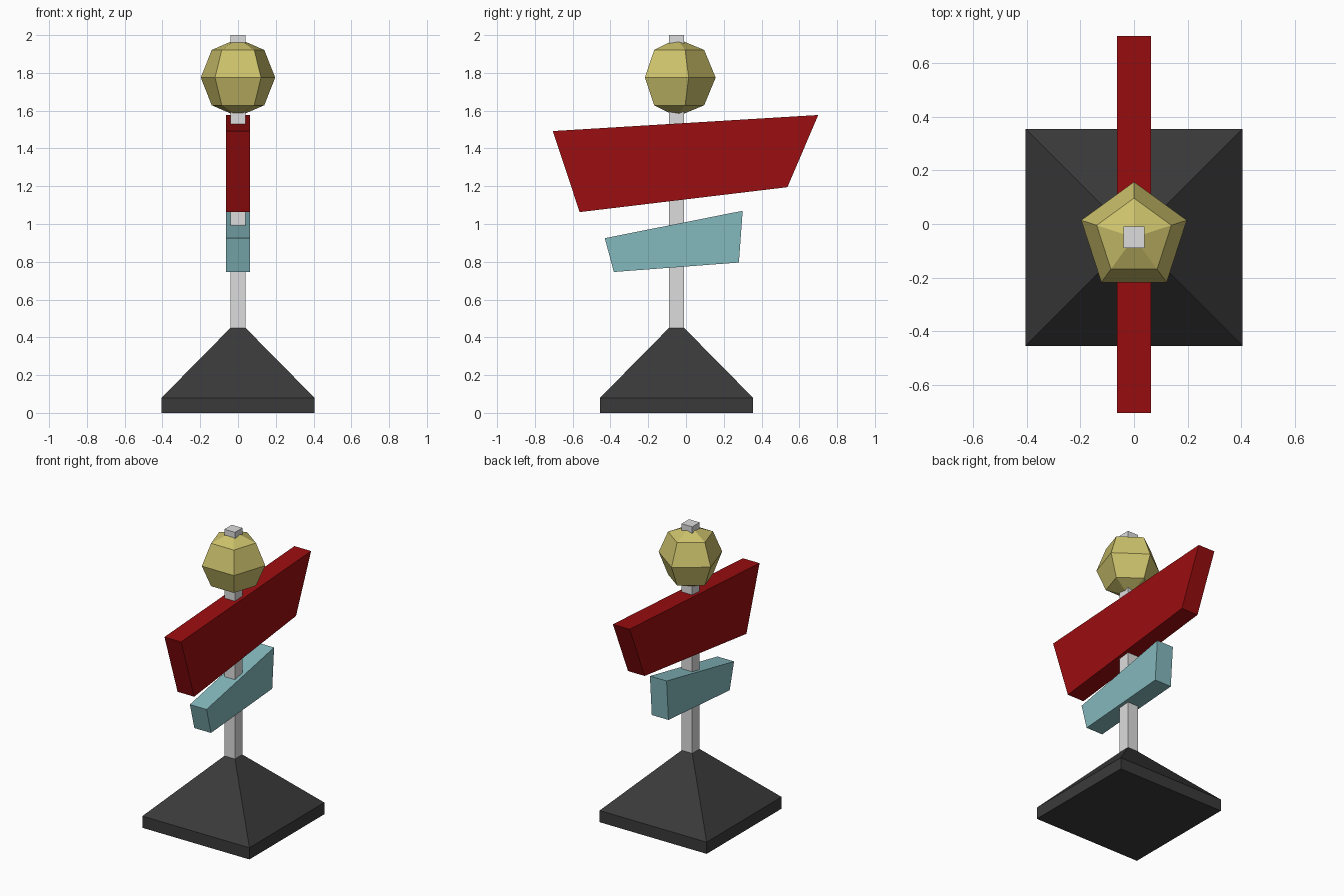
import bpy
import bmesh
from mathutils import Matrix

cube = bpy.data.objects.get("Cube")
if cube:
    bpy.data.objects.remove(cube, do_unlink=True)

AXIS_Y = -0.05  # the post stands slightly in front of the centre


def material(name, rgb):
    mat = bpy.data.materials.new(name)
    mat.use_nodes = True
    colour = (*rgb, 1)
    mat.diffuse_color = colour
    bsdf = mat.node_tree.nodes["Principled BSDF"]
    bsdf.inputs["Base Color"].default_value = colour
    bsdf.inputs["Roughness"].default_value = 0.8
    return mat


def finish(name, bm, mat):
    bmesh.ops.recalc_face_normals(bm, faces=bm.faces)
    mesh = bpy.data.meshes.new(name)
    bm.to_mesh(mesh)
    bm.free()
    mesh.materials.append(mat)
    obj = bpy.data.objects.new(name, mesh)
    bpy.context.collection.objects.link(obj)
    return obj


def square_loft(name, sections, mat):
    """Stack square sections given as (half width, height) and cap the ends."""
    bm = bmesh.new()
    rings = []
    for h, z in sections:
        corners = ((-h, -h), (h, -h), (h, h), (-h, h))
        rings.append([bm.verts.new((x, y + AXIS_Y, z)) for x, y in corners])
    for low, high in zip(rings, rings[1:]):
        for i in range(4):
            j = (i + 1) % 4
            bm.faces.new((low[i], low[j], high[j], high[i]))
    bm.faces.new(rings[0])
    bm.faces.new(rings[-1])
    return finish(name, bm, mat)


def plank(name, outline, mat, half=0.063):
    """Extrude a (y, z) outline across x."""
    bm = bmesh.new()
    face = bm.faces.new([bm.verts.new((-half, y, z)) for y, z in outline])
    new = bmesh.ops.extrude_face_region(bm, geom=[face])["geom"]
    moved = [v for v in new if isinstance(v, bmesh.types.BMVert)]
    bmesh.ops.translate(bm, verts=moved, vec=(2 * half, 0, 0))
    return finish(name, bm, mat)


charcoal = material("charcoal", (0.042, 0.042, 0.042))
pale_grey = material("pale grey", (0.72, 0.72, 0.72))
red = material("deep red", (0.33, 0.004, 0.005))
teal = material("pale teal", (0.23, 0.48, 0.51))
gold = material("dull gold", (0.61, 0.54, 0.15))

# Base and post
square_loft("base", [(0.405, 0), (0.405, 0.08), (0.04, 0.45)], charcoal)
square_loft("post", [(0.04, 0.4), (0.04, 2.0)], pale_grey)

# Tapered sign planks
plank("upper_sign", [(-0.705, 1.492), (-0.563, 1.063), (0.537, 1.195), (0.7, 1.577)], red)
plank("lower_sign", [(-0.43, 0.925), (-0.382, 0.746), (0.28, 0.796), (0.3, 1.07)], teal)

# Faceted ball threaded on the post
bm = bmesh.new()
bmesh.ops.create_uvsphere(bm, u_segments=5, v_segments=4, radius=0.207,
                          matrix=Matrix.Translation((0, AXIS_Y, 1.775)))
finish("ball", bm, gold)
